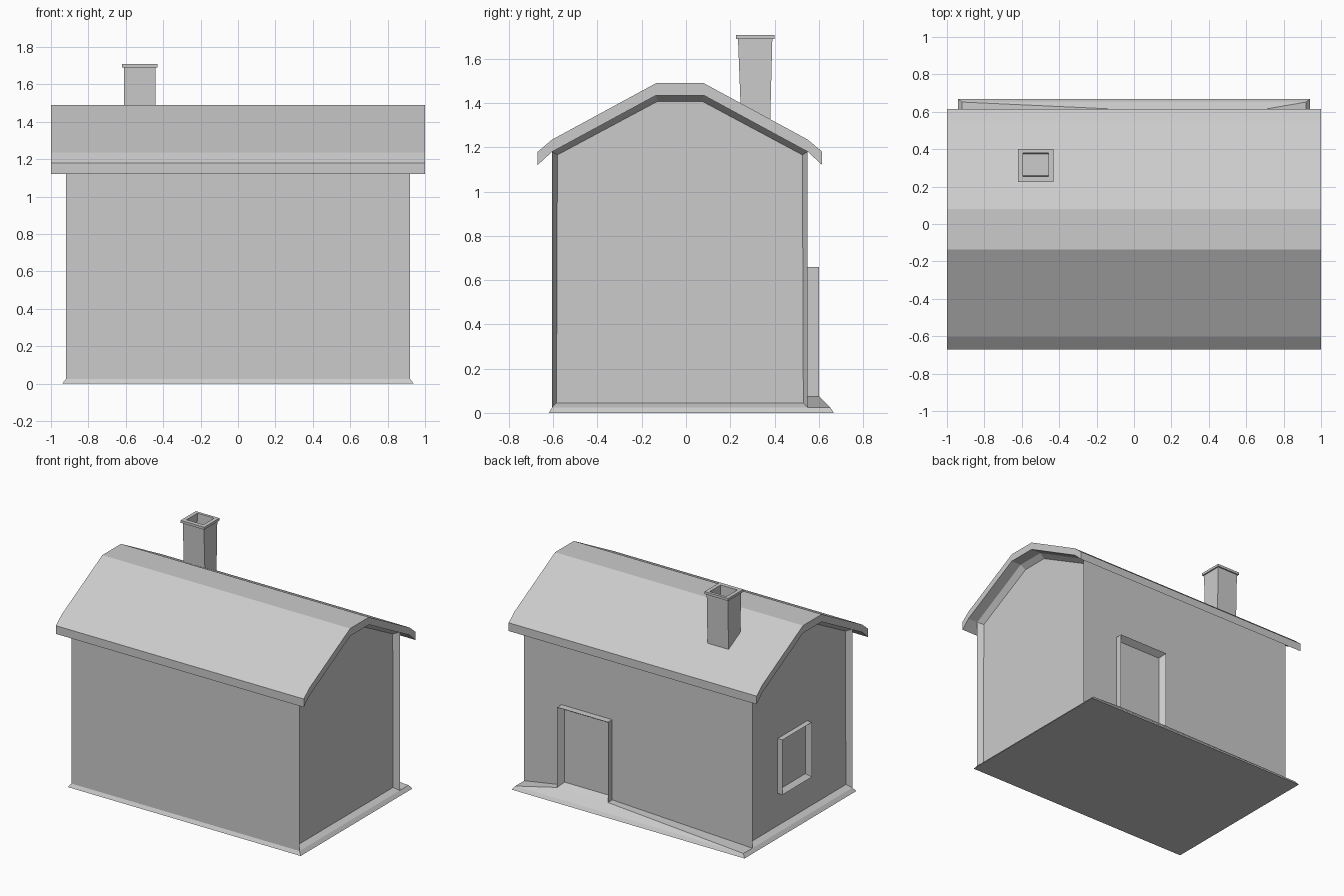
import bpy, bmesh
from mathutils import Vector

if "Cube" in bpy.data.objects:
    bpy.data.objects.remove(bpy.data.objects["Cube"])


def finish(name, bm):
    bmesh.ops.recalc_face_normals(bm, faces=bm.faces[:])
    mesh = bpy.data.meshes.new(name)
    bm.to_mesh(mesh)
    bm.free()
    ob = bpy.data.objects.new(name, mesh)
    bpy.context.collection.objects.link(ob)
    return ob


def loft(rings):
    """Join closed point rings in order and cap both ends."""
    bm = bmesh.new()
    loops = [[bm.verts.new(p) for p in ring] for ring in rings]
    n = len(loops[0])
    for a, b in zip(loops, loops[1:]):
        for i in range(n):
            j = (i + 1) % n
            bm.faces.new((a[i], a[j], b[j], b[i]))
    bm.faces.new(loops[0][::-1])
    bm.faces.new(loops[-1])
    bmesh.ops.recalc_face_normals(bm, faces=bm.faces[:])
    bm.normal_update()
    return bm


def rect(x0, x1, y0, y1, z):
    return [(x0, y0, z), (x1, y0, z), (x1, y1, z), (x0, y1, z)]


def prism(profile, half):
    return loft([[(x, y, z) for y, z in profile] for x in (-half, half)])


def recess(bm, direction, border, depth):
    """Inset the faces looking along direction and push them inward."""
    d = Vector(direction)
    for f in [f for f in bm.faces if f.normal.dot(d) > 0.99]:
        bmesh.ops.inset_individual(bm, faces=[f], thickness=border)
        bmesh.ops.translate(bm, verts=f.verts[:], vec=-d * depth)


# Ground plinth with flared edge
finish("plinth", loft([rect(-.94, .94, -.62, .668, 0),
                       rect(-.92, .92, -.605, .652, .025)]))

# Sloped ramp up to the door
finish("door_ramp", loft([rect(-.92, .92, .54, .652, .025),
                          rect(.21, .62, .54, .60, .075)]))

# House body with recessed gable ends
eaves = [(-.605, 1.18), (-.135, 1.435), (.08, 1.435), (.55, 1.18)]
body = prism([(-.605, .025)] + eaves + [(.55, .025)], .92)
for side in (-1, 1):
    recess(body, (side, 0, 0), .028, .04)
finish("house_body", body)

# Roof shell with overhanging eaves
under = [(-.67, 1.12)] + eaves + [(.615, 1.12)]
top = [(.615, 1.18), (.55, 1.235), (.08, 1.49),
       (-.135, 1.49), (-.605, 1.235), (-.67, 1.18)]
finish("roof", prism(under + top, 1.0))

# Back door frame with sunken panel
door = loft([rect(.21, .62, .52, .60, .075), rect(.21, .62, .52, .60, .66)])
recess(door, (0, 1, 0), .04, .047)
finish("door", door)

# Window frame on the left gable
window = loft([rect(-.918, -.86, -.14, .20, .28), rect(-.918, -.86, -.14, .20, .68)])
recess(window, (-1, 0, 0), .035, .035)
finish("window", window)

# Hollow tapered chimney with a cap
finish("chimney", loft([rect(-.61, -.44, .25, .38, 1.3),
                        rect(-.61, -.44, .235, .39, 1.69),
                        rect(-.62, -.43, .225, .40, 1.69),
                        rect(-.62, -.43, .225, .40, 1.708),
                        rect(-.593, -.458, .255, .38, 1.708),
                        rect(-.593, -.458, .258, .375, 1.60)]))
